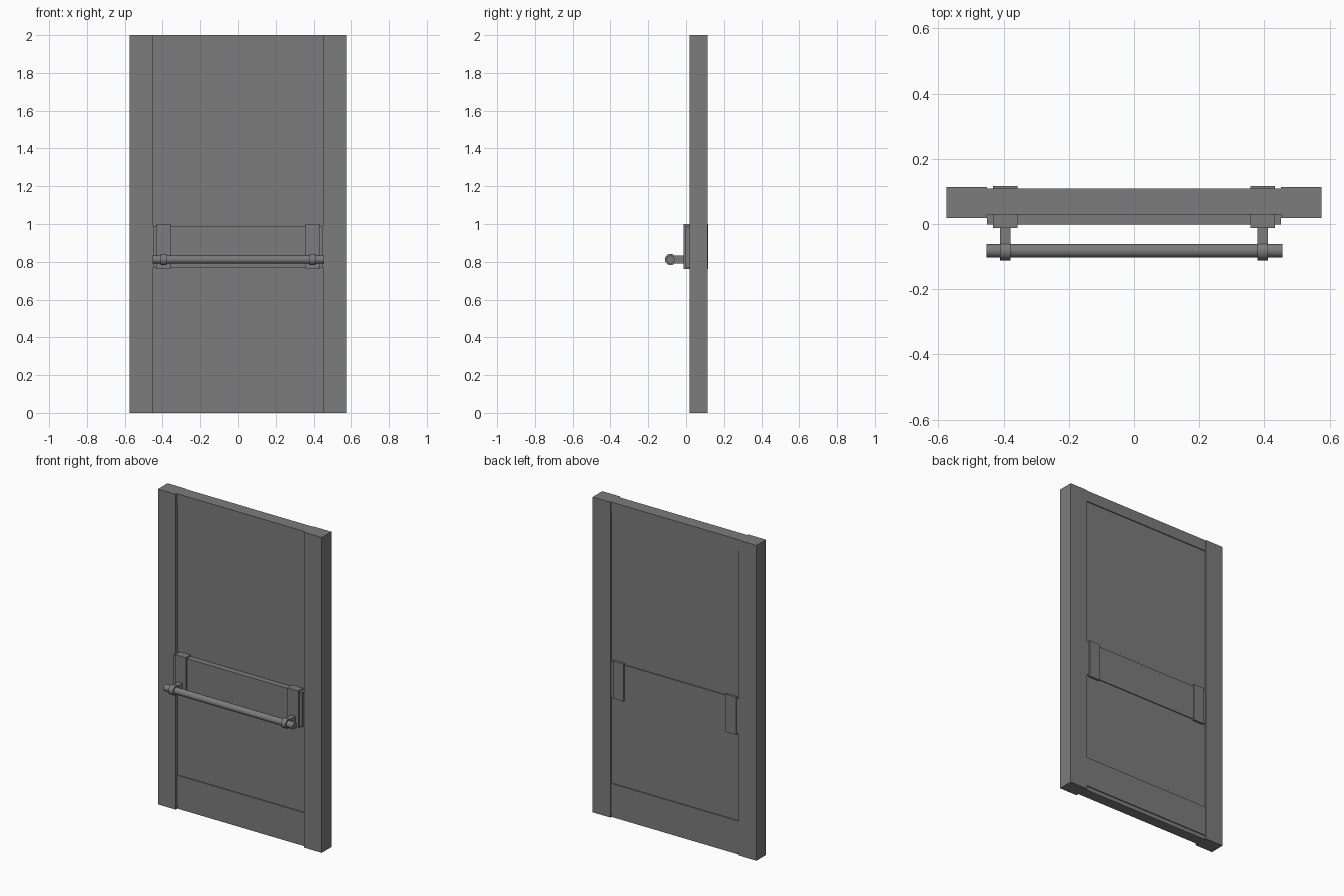
import bpy
import math

cube = bpy.data.objects.get("Cube")
if cube:
    bpy.data.objects.remove(cube, do_unlink=True)

grey = bpy.data.materials.new("dark_grey")
grey.use_nodes = True
COLOUR = (0.2, 0.2, 0.2, 1)
grey.diffuse_color = COLOUR
grey.node_tree.nodes["Principled BSDF"].inputs["Base Color"].default_value = COLOUR


def box(name, x, y, z):
    """Box spanning the given (low, high) ranges."""
    spans = (x, y, z)
    bpy.ops.mesh.primitive_cube_add(size=1, location=[(a + b) / 2 for a, b in spans])
    ob = bpy.context.object
    ob.name = name
    ob.scale = [b - a for a, b in spans]
    bpy.ops.object.transform_apply(location=False, rotation=False, scale=True)
    ob.data.materials.append(grey)
    return ob


def rod(name, x, y, z, radius):
    """Smooth cylinder lying along x."""
    bpy.ops.mesh.primitive_cylinder_add(
        vertices=32, radius=radius, depth=x[1] - x[0],
        location=((x[0] + x[1]) / 2, y, z), rotation=(0, math.pi / 2, 0))
    ob = bpy.context.object
    ob.name = name
    ob.data.materials.append(grey)
    bpy.ops.object.shade_smooth_by_angle(angle=math.radians(40))
    return ob


# Door leaf: panel and rails between the stiles
INNER = (-0.45, 0.45)
RAIL_Y = (0.029, 0.109)
PANEL_Y = (0.035, 0.103)
box("door_panel", INNER, PANEL_Y, (0.215, 1.93))
box("top_rail", INNER, RAIL_Y, (1.93, 2.0))
box("bottom_rail", INNER, RAIL_Y, (0.025, 0.215))
box("bottom_sweep", INNER, PANEL_Y, (0, 0.025))

# Cross plate behind the push bar
box("lock_plate", INNER, (-0.002, 0.109), (0.77, 0.99))

# Push bar
BAR_Y, BAR_Z = -0.082, 0.812
rod("push_bar", (-0.452, 0.455), BAR_Y, BAR_Z, 0.021)

# Mirrored stiles, brackets and bar supports
for side, sign in (("left", 1), ("right", -1)):
    def span(a, b):
        return tuple(sorted((sign * a, sign * b)))

    box(side + "_stile", span(0.45, 0.575), (0.018, 0.114), (0, 2))
    box(side + "_bracket", span(0.357, 0.432), (-0.013, 0.117), (0.762, 1.0))
    box(side + "_bar_arm", span(0.379, 0.411), (BAR_Y, -0.01), (0.79, 0.834))
    rod(side + "_bar_collar", span(0.379, 0.411), BAR_Y, BAR_Z, 0.03)
